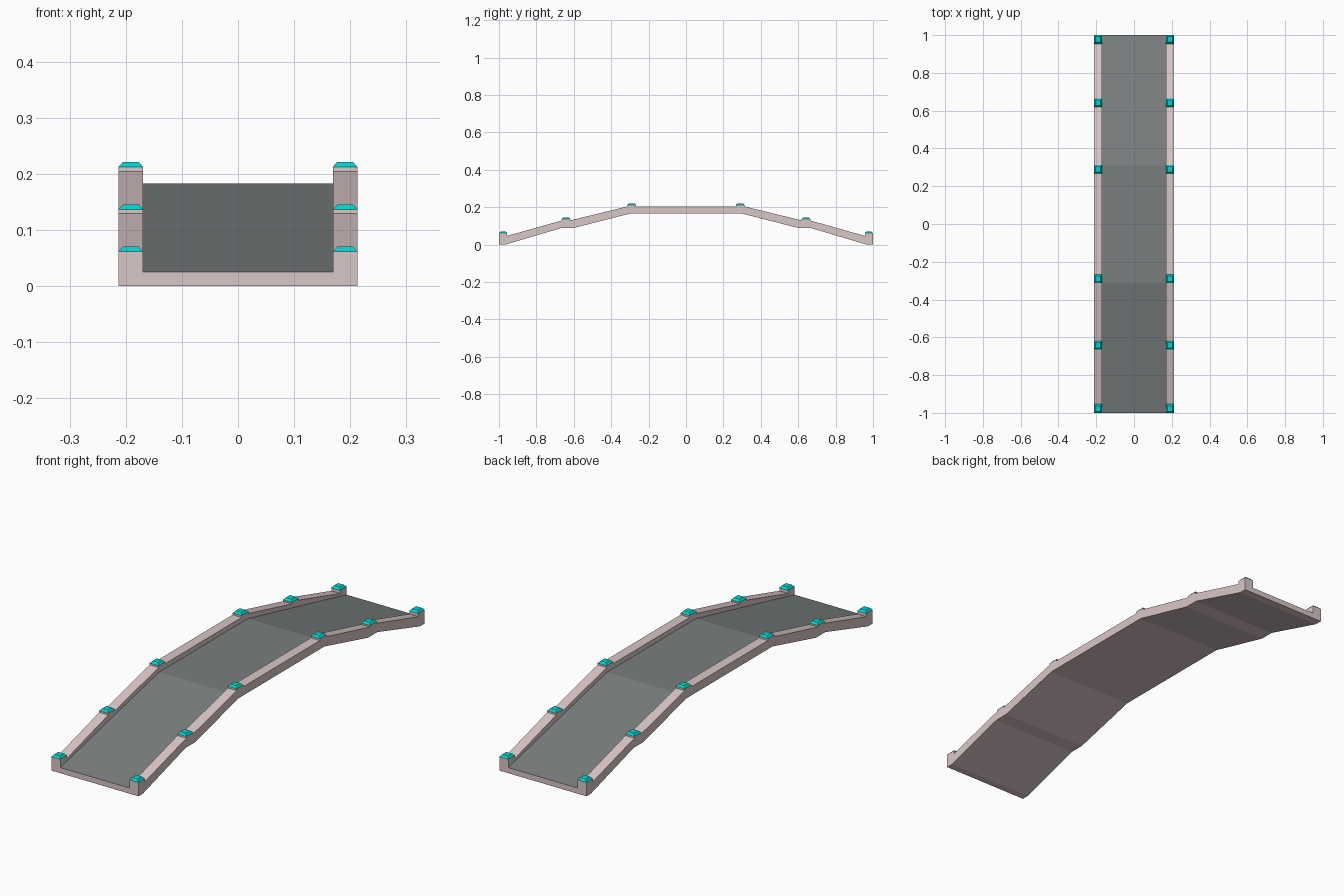
import bpy, bmesh

if "Cube" in bpy.data.objects:
    bpy.data.objects.remove(bpy.data.objects["Cube"])

INNER, OUTER = 0.169, 0.213


def material(name, rgb):
    m = bpy.data.materials.new(name)
    m.diffuse_color = (*rgb, 1)
    m.use_nodes = True
    m.node_tree.nodes["Principled BSDF"].inputs["Base Color"].default_value = m.diffuse_color
    return m


stone = material("pale_pink_stone", (0.70, 0.57, 0.57))
asphalt = material("grey_road", (0.195, 0.21, 0.21))
cyan = material("cyan_cap", (0.0, 0.66, 0.63))


def finish(bm, name, mats):
    bmesh.ops.recalc_face_normals(bm, faces=bm.faces[:])
    me = bpy.data.meshes.new(name)
    bm.to_mesh(me)
    bm.free()
    for m in mats:
        me.materials.append(m)
    ob = bpy.data.objects.new(name, me)
    bpy.context.collection.objects.link(ob)
    return ob


def mirrored(half):
    # Continue a half profile (y < 0) over to the far side
    return half + [(-y, z) for y, z in reversed(half)]


def extrude_profile(bottom, top, x0, x1):
    # Extrude a side profile (y, z) across x
    bm = bmesh.new()
    pts = mirrored(bottom) + list(reversed(mirrored(top)))
    face = bm.faces.new([bm.verts.new((x0, y, z)) for y, z in pts])
    ext = bmesh.ops.extrude_face_region(bm, geom=[face])
    verts = [g for g in ext["geom"] if isinstance(g, bmesh.types.BMVert)]
    bmesh.ops.translate(bm, verts=verts, vec=(x1 - x0, 0, 0))
    return bm


# Side profiles of the bridge, front half
underside = [(-1, 0), (-0.967, 0), (-0.67, 0.088), (-0.605, 0.088), (-0.30, 0.166)]
road_top = [(-1, 0.025), (-0.31, 0.183)]
rail_top = [(-1, 0.0616), (-0.956, 0.0616), (-0.956, 0.047),
            (-0.665, 0.1290), (-0.665, 0.1366), (-0.618, 0.1366), (-0.618, 0.1300),
            (-0.313, 0.2045), (-0.313, 0.2125), (-0.267, 0.2125), (-0.267, 0.2045)]

# Deck slab with the road surface on its upper faces
bm = extrude_profile(underside, road_top, -INNER, INNER)
bm.normal_update()
deck = finish(bm, "deck", [stone, asphalt])
for p in deck.data.polygons:
    p.material_index = 1 if p.normal.z > 0.5 else 0

# Side rails with raised post tops
for side, x0, x1 in (("left", -OUTER, -INNER), ("right", INNER, OUTER)):
    finish(extrude_profile(underside, rail_top, x0, x1), side + "_rail", [stone])

# Bevelled caps on the posts
for side, sx in (("left", -1), ("right", 1)):
    for i, (y, z) in enumerate(mirrored([(-0.977, 0.0616), (-0.6415, 0.1366), (-0.290, 0.2125)])):
        bm = bmesh.new()
        bmesh.ops.create_cube(bm, size=1)
        for v in bm.verts:
            w = 0.014 if v.co.z > 0 else 0.022
            v.co = (sx * (INNER + OUTER) / 2 + (w if v.co.x > 0 else -w),
                    y + (w if v.co.y > 0 else -w) * 1.04,
                    z + (0.0085 if v.co.z > 0 else 0))
        finish(bm, f"{side}_post_cap_{i + 1}", [cyan])
